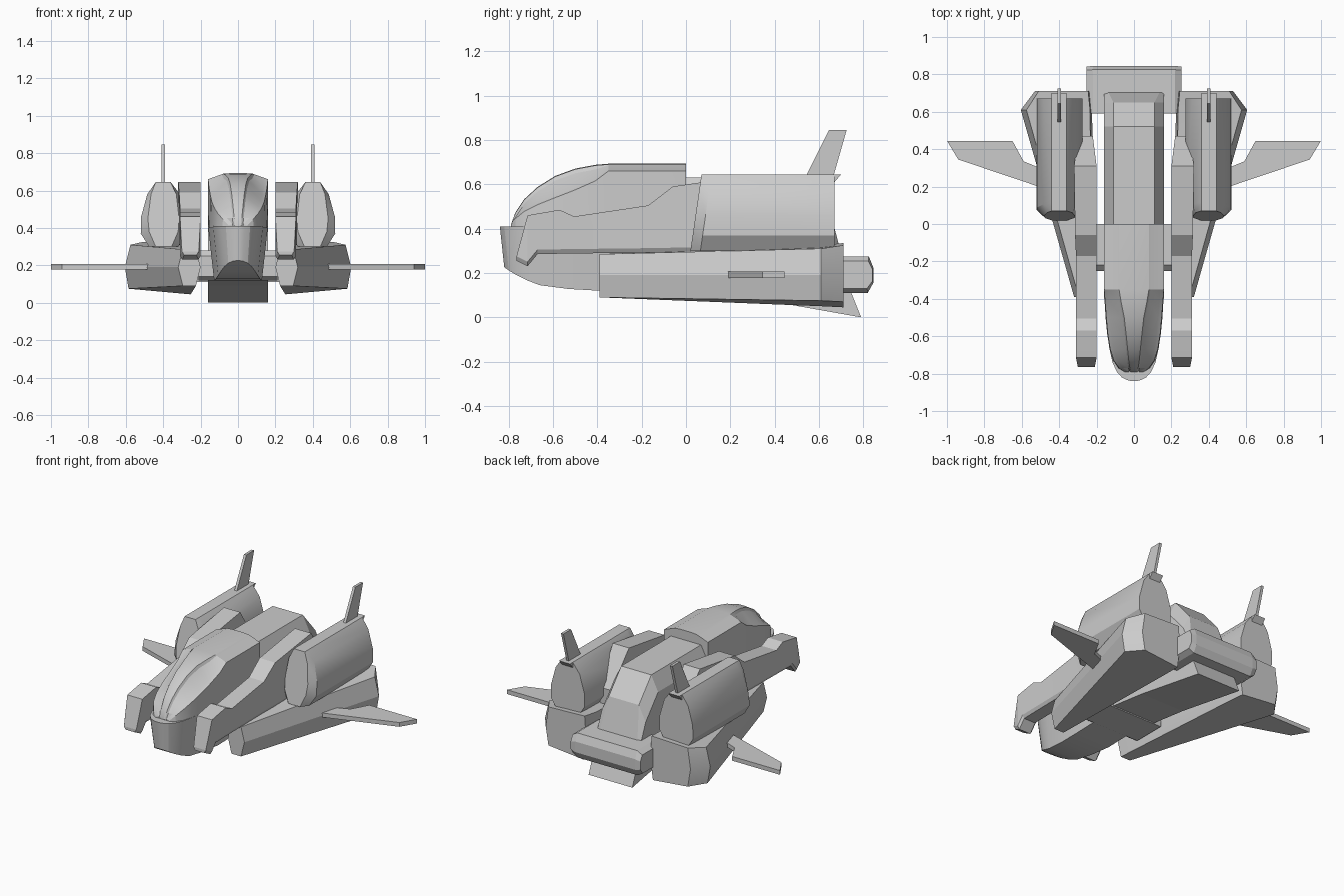
import bpy, bmesh, math
from mathutils import Vector

cube = bpy.data.objects.get("Cube")
if cube:
    bpy.data.objects.remove(cube)

hull_grey = bpy.data.materials.new("hull_grey")
hull_grey.use_nodes = True
GREY = (0.6, 0.6, 0.6, 1)
hull_grey.diffuse_color = GREY
hull_grey.node_tree.nodes["Principled BSDF"].inputs["Base Color"].default_value = GREY


def loft(name, rings, mirror=False, angle=20):
    """Skin a list of matching closed rings and cap both ends."""
    bm = bmesh.new()
    loops = [[bm.verts.new(p) for p in ring] for ring in rings]
    n = len(loops[0])
    for a, b in zip(loops, loops[1:]):
        for i in range(n):
            j = (i + 1) % n
            bm.faces.new((a[i], a[j], b[j], b[i]))
    bm.faces.new(loops[0])
    bm.faces.new(loops[-1])
    bmesh.ops.recalc_face_normals(bm, faces=bm.faces)
    mesh = bpy.data.meshes.new(name)
    bm.to_mesh(mesh)
    bm.free()
    mesh.materials.append(hull_grey)
    obj = bpy.data.objects.new(name, mesh)
    bpy.context.collection.objects.link(obj)
    if mirror:
        obj.modifiers.new("mirror", 'MIRROR').use_mirror_merge = False
    bpy.ops.object.select_all(action='DESELECT')
    obj.select_set(True)
    bpy.context.view_layer.objects.active = obj
    bpy.ops.object.shade_smooth_by_angle(angle=math.radians(angle))
    return obj


def side_prism(name, profile, x0, x1, mirror=False):
    """Extrude a (y, z) side profile between two x positions."""
    return loft(name, [[(x, y, z) for y, z in profile] for x in (x0, x1)], mirror)


def symmetric(half):
    """Complete a half ring of (x, y, z) points across the centre plane."""
    return half + [(-x, y, z) for x, y, z in reversed(half)]


# Canopy: ridge, sunken window strip, shoulders and waist along the length
canopy = []
for y, ridge, rw, shoulder, sw, waist in [
        (0, .69, .08, .66, .16, .16), (-.35, .69, .08, .66, .16, .16),
        (-.41, .685, .07, .615, .155, .157), (-.5, .668, .052, .575, .148, .152),
        (-.59, .635, .042, .54, .14, .143), (-.67, .585, .034, .508, .127, .13),
        (-.73, .53, .028, .478, .108, .112), (-.77, .47, .022, .445, .08, .085),
        (-.79, .415, .016, .413, .05, .055)]:
    sunk = 0 if y > -.38 else .014
    canopy.append(symmetric([
        (rw * .5, y, ridge + .003), (rw, y, ridge),
        (rw + .008, y, ridge - .004 - sunk),
        (sw - .02, y, shoulder + .008), (sw, y, shoulder), (waist, y, .4)]))
loft("canopy", canopy)

# Rounded chin beneath the canopy
chin = []
for y, w, bottom in [(-.84, .012, .225), (-.835, .035, .222), (-.82, .065, .212),
                     (-.79, .092, .193), (-.74, .115, .168), (-.66, .133, .145),
                     (-.53, .147, .128), (-.39, .16, .12), (0, .16, .13)]:
    lean = .02 if y < -.7 else 0
    chin.append(symmetric([(w, y, .41), (w * .8, y + lean, bottom)]))
loft("chin_hull", chin)

# Spine behind the canopy, with a falling rear
spine = []
for y, top, tw, bw, base in [(-.02, .63, .11, .16, .13), (.52, .63, .11, .16, .06),
                             (.65, .48, .11, .16, .06), (.71, .25, .14, .16, .06)]:
    spine.append(symmetric([(tw, y, top), (bw, y, max(top - .1, .24)), (bw, y, base)]))
loft("spine", spine, angle=5)

# Cross block joining the two lower nacelles
side_prism("cross_block", [(-.25, .14), (-.25, .25), (-.22, .28), (0, .28), (0, .12), (-.22, .12)],
           -.21, .21)

# Sloping belly flap
side_prism("belly_flap", [(0, .14), (.79, 0), (.71, .2), (0, .2)], -.16, .16)

# Tail engine housing with bevelled ends
tail = [(.59, .275), (.825, .275), (.845, .225), (.845, .155), (.82, .11), (.59, .11)]
rings = []
for x, s in [(-.255, .75), (-.22, 1), (.22, 1), (.255, .75)]:
    rings.append([(x, .7 + (y - .7) * (.9 + .1 * s), .19 + (z - .19) * s) for y, z in tail])
loft("tail_housing", rings, angle=5)

# Lower nacelles, flaring outward to the rear
nacelle = []
for y, section in [
        (-.39, [(.2, .19), (.225, .285), (.295, .285), (.32, .19), (.295, .09), (.225, .09)]),
        (.61, [(.225, .19), (.235, .325), (.575, .31), (.605, .19), (.585, .075), (.25, .05)]),
        (.71, [(.235, .19), (.245, .335), (.51, .325), (.53, .19), (.51, .07), (.255, .045)])]:
    nacelle.append([(x, y, z) for x, z in section])
loft("lower_nacelle", nacelle, mirror=True)

# Upper pods with a bevelled, raked nose
front = [(.36, .645), (.44, .645), (.465, .58), (.482, .45), (.475, .38),
         (.44, .3), (.355, .3), (.32, .38), (.315, .45), (.33, .58)]
full = [(.36, .645), (.44, .645), (.485, .58), (.518, .46), (.52, .37),
        (.475, .3), (.32, .3), (.275, .37), (.275, .46), (.31, .58)]
rake = lambda z: .02 + .05 * (z - .3) / .345
loft("upper_pod", [[(x, rake(z), z) for x, z in front],
                   [(x, rake(z) + .045, z) for x, z in full],
                   [(x, .67, z) for x, z in full]], mirror=True, angle=30)
side_prism("pod_tail_lip", [(.64, .645), (.70, .645), (.67, .61), (.64, .61)], .36, .44, True)

# Upright fins on the pods
side_prism("tail_fin", [(.54, .635), (.645, .845), (.725, .845), (.665, .635)], .39, .408, True)

# Front arms: side profile pairs (y, top, bottom, inner x, outer x)
arm = []
for y, top, bottom, xi, xo in [
        (-.765, .27, .255, .21, .3), (-.715, .46, .23, .2, .31), (-.67, .468, .285, .2, .31),
        (-.57, .485, .287, .2, .31), (-.505, .455, .288, .2, .31), (-.17, .505, .292, .2, .31),
        (-.06, .59, .294, .2, .315), (.31, .645, .3, .2, .32), (.47, .42, .3, .22, .3)]:
    inset = .012
    arm.append([(xi, y, bottom + .02), (xi, y, top), (xo, y, top),
                (xo, y, bottom + .02), (xo - inset, y, bottom), (xi + inset, y, bottom)])
loft("front_arm", arm, mirror=True, angle=5)

# Flat side wings
plan = [(.48, .19), (.94, .345), (1, .445), (.65, .445), (.59, .335), (.48, .29)]
loft("side_wing", [[(x, y, z) for x, y in plan] for z in (.178, .206)], mirror=True)
